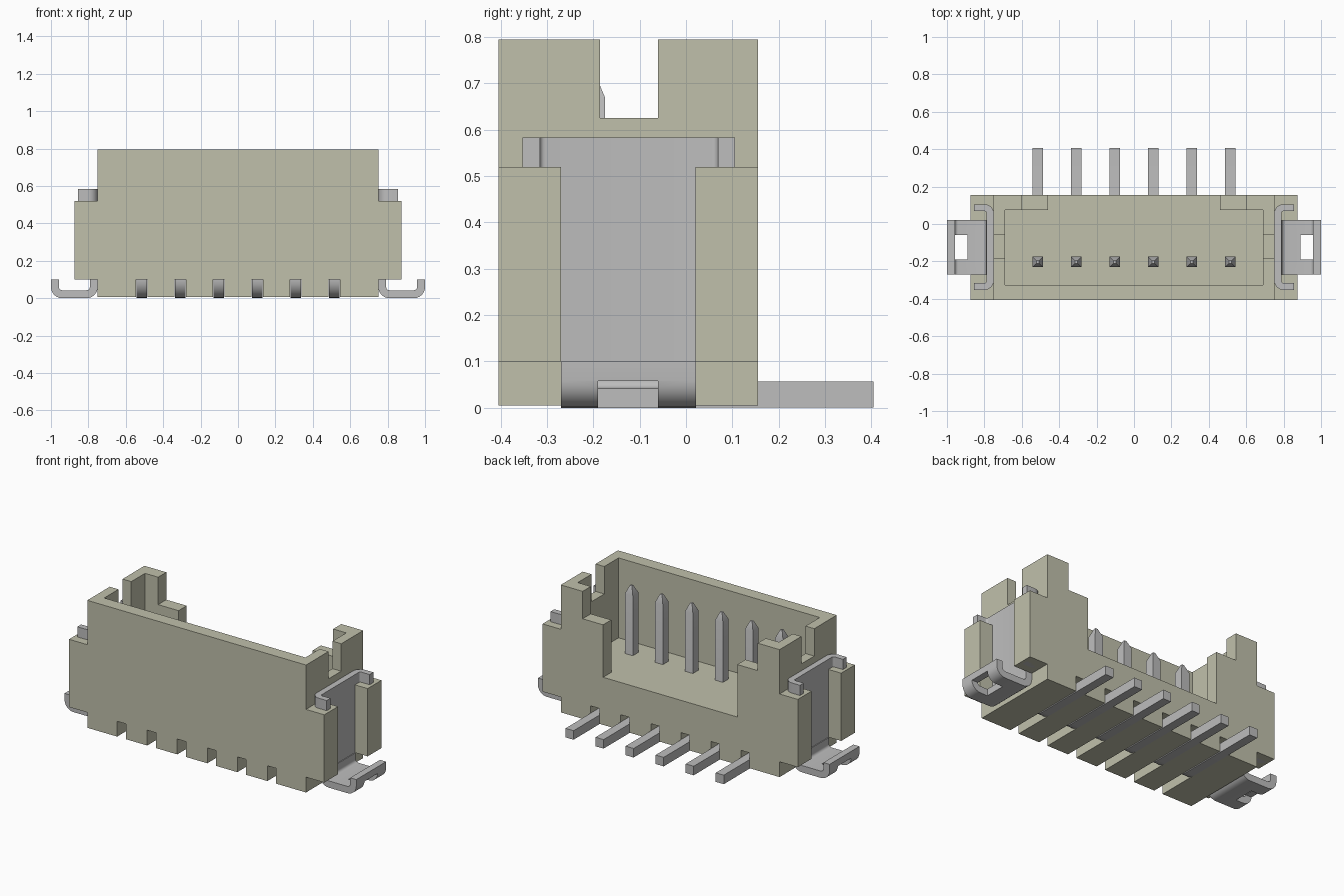
import bpy, bmesh, math
from mathutils import Vector

cube = bpy.data.objects.get("Cube")
if cube:
    bpy.data.objects.remove(cube, do_unlink=True)


def material(name, color):
    m = bpy.data.materials.new(name)
    m.use_nodes = True
    m.diffuse_color = (*color, 1)
    m.node_tree.nodes["Principled BSDF"].inputs["Base Color"].default_value = (*color, 1)
    return m


BEIGE = material("beige plastic", (0.53, 0.53, 0.41))
METAL = material("grey metal", (0.51, 0.51, 0.51))


def finish(name, bm, mat):
    bmesh.ops.recalc_face_normals(bm, faces=bm.faces)
    mesh = bpy.data.meshes.new(name)
    bm.to_mesh(mesh)
    bm.free()
    mesh.materials.append(mat)
    obj = bpy.data.objects.new(name, mesh)
    bpy.context.collection.objects.link(obj)
    return obj


def box(name, lo, hi, mat):
    bm = bmesh.new()
    lo, hi = Vector(lo), Vector(hi)
    bmesh.ops.create_cube(bm, size=1)
    for v in bm.verts:
        v.co = (lo + hi) / 2 + v.co * (hi - lo)
    return finish(name, bm, mat)


def apply_modifiers(obj):
    graph = bpy.context.evaluated_depsgraph_get()
    mesh = bpy.data.meshes.new_from_object(obj.evaluated_get(graph))
    obj.modifiers.clear()
    obj.data = mesh


def cut(obj, lo, hi):
    cutter = box("cutter", lo, hi, obj.data.materials[0])
    cutter.hide_render = True
    mod = obj.modifiers.new("cut", "BOOLEAN")
    mod.operation, mod.solver, mod.object = "DIFFERENCE", "EXACT", cutter
    apply_modifiers(obj)
    bpy.data.objects.remove(cutter, do_unlink=True)


def mirror(obj):
    obj.modifiers.new("mirror", "MIRROR").use_mirror_merge = False
    apply_modifiers(obj)


def smooth(obj):
    bpy.ops.object.select_all(action="DESELECT")
    obj.select_set(True)
    bpy.context.view_layer.objects.active = obj
    bpy.ops.object.shade_smooth_by_angle(angle=math.radians(30))


def rounded(points, radius, steps=6):
    """Polyline with its right-angle corners replaced by arcs."""
    pts = [Vector(p) for p in points]
    path = [pts[0]]
    for a, b, c in zip(pts, pts[1:], pts[2:]):
        u, w = (a - b).normalized(), (c - b).normalized()
        centre = b + (u + w) * radius
        for i in range(steps + 1):
            t = math.pi / 2 * i / steps
            path.append(centre - (w * math.cos(t) + u * math.sin(t)) * radius)
    return path + [pts[-1]]


def bent_strip(name, points, radius, thick, axis, lo, hi, mat):
    """Bent sheet: a path in the plane across axis, thickened and extruded."""
    path = rounded(points, radius)
    sides = ([], [])
    for i, p in enumerate(path):
        d = (path[min(i + 1, len(path) - 1)] - path[max(i - 1, 0)]).normalized()
        if i in (0, len(path) - 1):
            normal = Vector((-d.y, d.x))
        else:
            before = (p - path[i - 1]).normalized()
            after = (path[i + 1] - p).normalized()
            d = (before + after).normalized()
            normal = Vector((-d.y, d.x)) / max(d.dot(after), 0.5)
        sides[0].append(p + normal * thick / 2)
        sides[1].append(p - normal * thick / 2)
    outline = sides[0] + sides[1][::-1]
    bm = bmesh.new()
    verts = []
    for p in outline:
        co = [p.x, p.y]
        co.insert(axis, lo)
        verts.append(bm.verts.new(co))
    face = bm.faces.new(verts)
    new = bmesh.ops.extrude_face_region(bm, geom=[face])["geom"]
    for v in new:
        if isinstance(v, bmesh.types.BMVert):
            v.co[axis] = hi
    return finish(name, bm, mat)


# Housing: open tray with a cut-away back and notched ends
housing = box("housing", (-0.75, -0.405, 0.005), (0.75, 0.155, 0.795), BEIGE)
cut(housing, (-0.69, -0.325, 0.3), (0.69, 0.075, 1))
cut(housing, (-1, -0.185, 0.625), (1, -0.06, 1))
cut(housing, (-0.6, 0, 0.625), (0.6, 1, 1))
cut(housing, (-0.46, 0, 0.3), (0.46, 1, 1))

pin_positions = [(i - 2.5) * 0.206 for i in range(6)]
for x in pin_positions:
    cut(housing, (x - 0.03, -1, -1), (x + 0.03, 1, 0.1))

# End ears that hold the metal clips
for name, y0, y1 in (("front_ears", -0.405, -0.27), ("back_ears", 0.02, 0.155)):
    mirror(box(name, (0.75, y0, 0.1), (0.875, y1, 0.52), BEIGE))

# Clip plates with folded flanges
clip = bent_strip("clip_plates",
                  [(0.855, -0.334), (0.769, -0.334), (0.769, 0.087), (0.855, 0.087)],
                  0.03, 0.037, 2, 0.1, 0.583, METAL)
mirror(clip)
smooth(clip)

# Solder feet with upturned lips and a window through the bend
foot = bent_strip("solder_feet",
                  [(0.771, 0.1), (0.771, 0.021), (0.979, 0.021), (0.979, 0.1)],
                  0.039, 0.042, 1, -0.27, 0.022, METAL)
cut(foot, (0.89, -0.19, -1), (1.1, -0.06, 0.058))
mirror(foot)
smooth(foot)

# Contact pins: bent bar with a tapered tip
for n, x in enumerate(pin_positions, 1):
    h = 0.0275
    pin = bent_strip(f"pin_{n}", [(0.405, 0.029), (-0.203, 0.029), (-0.203, 0.67)],
                     0.07, 0.056, 0, x - h, x + h, METAL)
    bm = bmesh.new()
    bm.from_mesh(pin.data)
    bm.normal_update()
    top = max(bm.faces, key=lambda f: f.calc_center_median().z
              if f.normal.z > 0.9 else -1)
    tip = bmesh.ops.extrude_face_region(bm, geom=[top])["geom"]
    bmesh.ops.delete(bm, geom=[top], context="FACES_ONLY")
    for v in tip:
        if isinstance(v, bmesh.types.BMVert):
            v.co = (x + (v.co.x - x) * 0.25, -0.203 + (v.co.y + 0.203) * 0.25, 0.72)
    bmesh.ops.recalc_face_normals(bm, faces=bm.faces)
    bm.to_mesh(pin.data)
    bm.free()
    smooth(pin)
